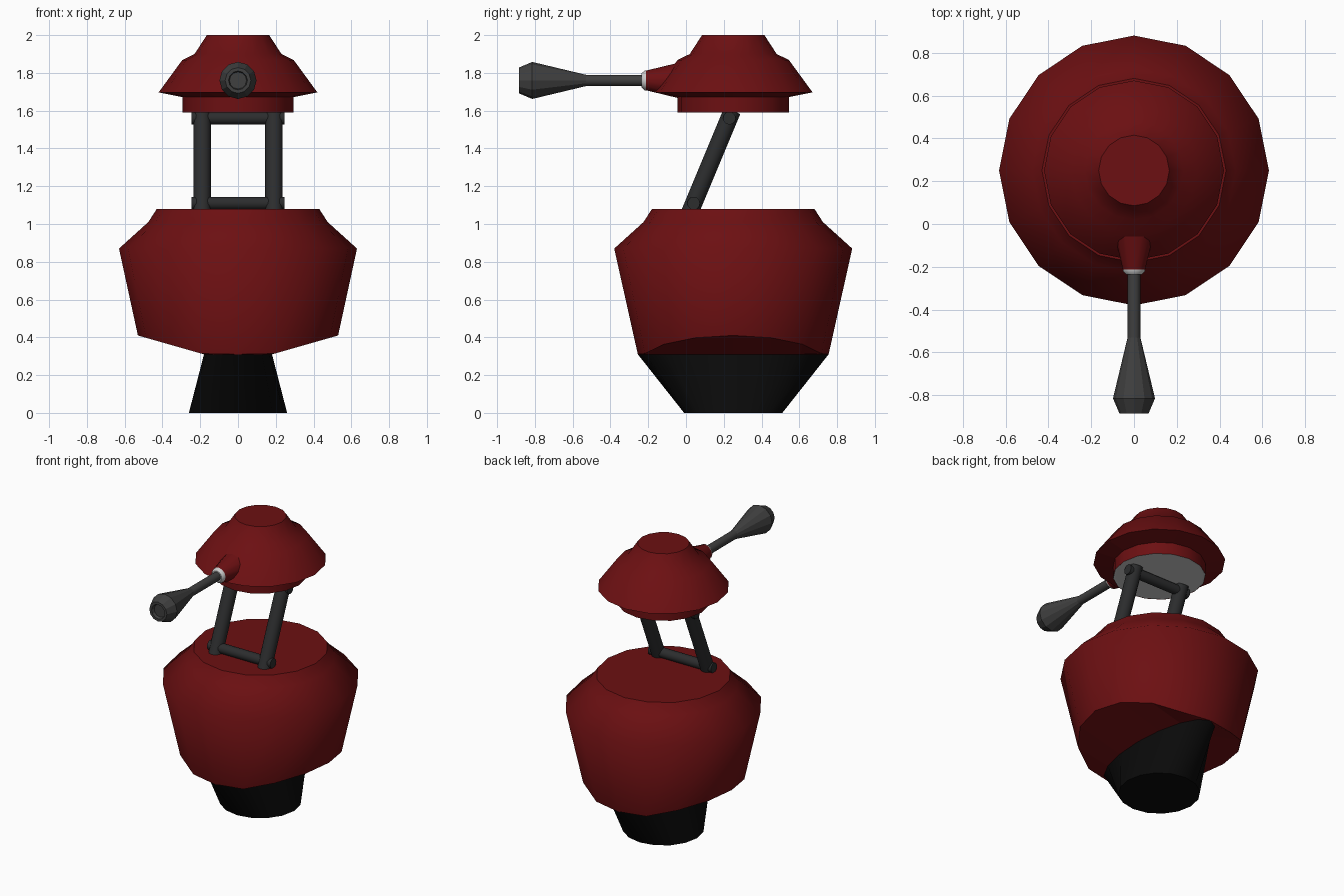
import bpy, bmesh, math
from mathutils import Vector

if "Cube" in bpy.data.objects:
    bpy.data.objects.remove(bpy.data.objects["Cube"])


def material(name, r, g, b):
    m = bpy.data.materials.new(name)
    m.diffuse_color = (r, g, b, 1)
    m.use_nodes = True
    m.node_tree.nodes["Principled BSDF"].inputs["Base Color"].default_value = m.diffuse_color
    return m


RED = material("dark_red", 0.15, 0.005, 0.006)
BLACK = material("black", 0.003, 0.003, 0.003)
STEEL = material("dark_steel", 0.025, 0.026, 0.027)
HANDLE = material("grip_grey", 0.05, 0.05, 0.05)
AXIS_Y = 0.25


def loft(name, rings, mat=None, cap_start=True, cap_end=True, flat_bands=(), smooth=True):
    """Skin a list of point rings; caps and flat_bands stay flat shaded."""
    bm = bmesh.new()
    loops = [[bm.verts.new(p) for p in ring] for ring in rings]
    n = len(loops[0])
    for k, (a, b) in enumerate(zip(loops, loops[1:])):
        for i in range(n):
            j = (i + 1) % n
            f = bm.faces.new((a[i], a[j], b[j], b[i]))
            f.smooth = smooth and k not in flat_bands
    if cap_start:
        bm.faces.new(loops[0][::-1])
    if cap_end:
        bm.faces.new(loops[-1])
    bmesh.ops.recalc_face_normals(bm, faces=bm.faces)
    mesh = bpy.data.meshes.new(name)
    bm.to_mesh(mesh)
    bm.free()
    obj = bpy.data.objects.new(name, mesh)
    bpy.context.collection.objects.link(obj)
    if mat:
        mesh.materials.append(mat)
    return obj


def ring(rx, ry, z, n=16):
    """Ring round the upright axis; z is a number or a function of x."""
    pts = []
    for i in range(n):
        a = 2 * math.pi * i / n
        x, y = rx * math.cos(a), ry * math.sin(a)
        pts.append((x, AXIS_Y + y, z(x) if callable(z) else z))
    return pts


def tube(name, start, end, profile, mat=None, n=12, **kw):
    """Turned part along start-end; profile holds (fraction, radius)."""
    start, end = Vector(start), Vector(end)
    d = end - start
    q = d.to_track_quat('Z', 'Y')
    rings = []
    for t, r in profile:
        rings.append([start + d * t + q @ Vector((r * math.cos(2 * math.pi * i / n),
                                                  r * math.sin(2 * math.pi * i / n), 0))
                      for i in range(n)])
    return loft(name, rings, mat, **kw)


# Body: lower rim rises towards the sides, underside narrows to an ellipse
def rim_z(x):
    return 0.31 + 0.1 * max(0, abs(x) - 0.18) / 0.35


def rim_ring():
    pts = []
    for x, y, z in ring(1, 1, 0):
        zz = 0.31
        for _ in range(4):
            r = 0.505 + 0.25 * (zz - 0.31)
            zz = rim_z(x * r)
        pts.append((x * r, AXIS_Y + (y - AXIS_Y) * r, zz))
    return pts


loft("body", [ring(0.18, 0.505, 0.31), rim_ring(), ring(0.63, 0.63, 0.87),
              ring(0.475, 0.475, 1.01), ring(0.43, 0.43, 1.08)],
     RED, cap_start=False, flat_bands=(0,))

# Base
loft("base", [ring(0.26, 0.26, 0), ring(0.18, 0.505, 0.31)], BLACK, cap_end=False)

# Neck frame: two leaning posts and two cross bars
for side, x in (("left", -0.19), ("right", 0.19)):
    tube("neck_post_" + side, (x, 0.02, 1.06), (x, 0.245, 1.60),
         [(0, 0.046), (1, 0.046)], STEEL)
for level, y, z in (("lower", 0.04, 1.11), ("upper", 0.23, 1.56)):
    tube("neck_bar_" + level, (-0.245, y, z), (0.245, y, z),
         [(0, 0.034), (1, 0.034)], STEEL)

# Head: collar, brim and crown
loft("head_collar", [ring(0.295, 0.295, 1.59), ring(0.295, 0.295, 1.675)],
     RED, cap_start=False, cap_end=False)
loft("head", [ring(r, r, z) for r, z in ((0.295, 1.672), (0.42, 1.697), (0.295, 1.868),
                                         (0.23, 1.9), (0.165, 2.0))],
     RED, cap_start=False, flat_bands=(0,))
loft("head_underside", [ring(0.294, 0.294, 1.591), ring(0.28, 0.28, 1.592)], cap_start=False,
     smooth=False)

# Handle: red socket, pale ring, rod and flared grip with a hollow tip
Z = 1.76
tube("handle_socket", (0, 0.02, Z), (0, -0.212, Z), [(0, 0.108), (1, 0.052)], RED)
tube("handle_ring", (0, -0.208, Z), (0, -0.235, Z), [(0, 0.052), (0.4, 0.052), (1, 0.038)])
tube("handle_rod", (0, -0.2, Z), (0, -0.54, Z), [(0, 0.03), (1, 0.03)], HANDLE)
tube("handle_grip", (0, -0.53, Z), (0, -0.885, Z),
     [(0, 0.03), (0.8, 0.098), (1, 0.068), (1, 0.05), (0.94, 0.045)], HANDLE, smooth=False)
